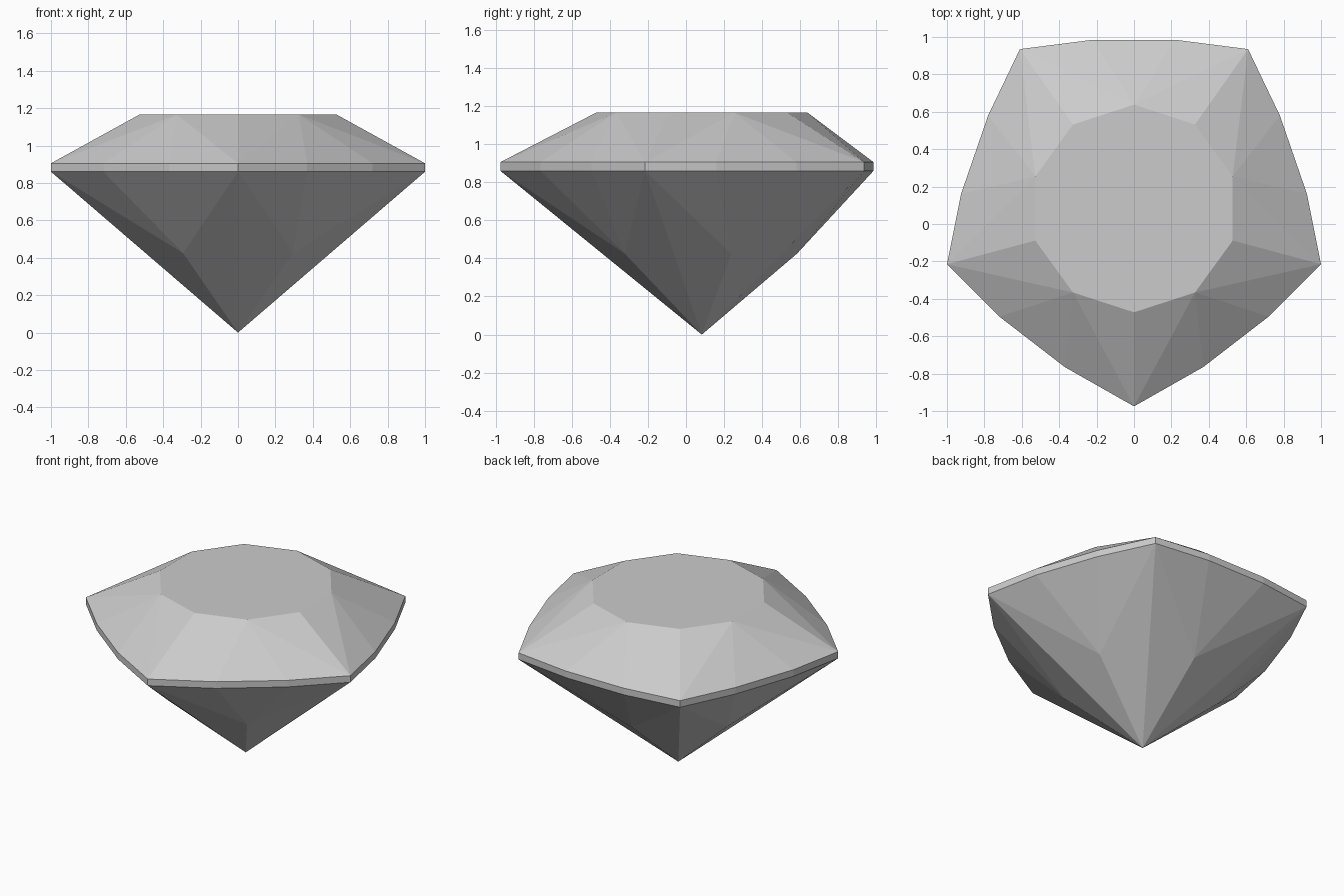
import bpy, bmesh
from math import sin, cos, pi

if "Cube" in bpy.data.objects:
    bpy.data.objects.remove(bpy.data.objects["Cube"], do_unlink=True)

CENTER_Y = 0.083
SIDES = 5
GIRDLE_LOW, GIRDLE_HIGH, TABLE_Z = 0.86, 0.905, 1.165

# Girdle outline: front corner, then one half that is mirrored across x
half = [(0.37, -0.765), (0.72, -0.495), (1.0, -0.215), (0.925, 0.16),
        (0.78, 0.58), (0.61, 0.935), (0.22, 0.985)]
outline = [(0, -0.975)] + half + [(-x, y) for x, y in reversed(half)]
COUNT = len(outline)

bm = bmesh.new()


def ring(count, radius, z, offset=0):
    """Regular ring of vertices, counted from the front towards +x."""
    verts = []
    for i in range(count):
        a = -pi / 2 + 2 * pi * (i + offset) / count
        verts.append(bm.verts.new((radius * cos(a), CENTER_Y + radius * sin(a), z)))
    return verts


lower = [bm.verts.new((x, y, GIRDLE_LOW)) for x, y in outline]
upper = [bm.verts.new((x, y, GIRDLE_HIGH)) for x, y in outline]
table = ring(2 * SIDES, 0.555, TABLE_Z)
belly = ring(SIDES, 0.50, 0.425, 0.5)
tip = bm.verts.new((0, CENTER_Y, 0))

# Flat table and girdle band
bm.faces.new(table)
for i in range(COUNT):
    j = (i + 1) % COUNT
    bm.faces.new((lower[i], lower[j], upper[j], upper[i]))

# Crown and pavilion facets, one group per side of the stone
for s in range(SIDES):
    first, last = 3 * s, (3 * s + 3) % COUNT
    t0, t1, t2 = table[2 * s], table[2 * s + 1], table[(2 * s + 2) % len(table)]
    bm.faces.new((upper[first], t1, t0))
    bm.faces.new((upper[last], t2, t1))
    bm.faces.new((lower[first], tip, belly[s]))
    bm.faces.new((lower[last], belly[s], tip))
    for k in range(3):
        i, j = first + k, (first + k + 1) % COUNT
        bm.faces.new((upper[i], upper[j], t1))
        bm.faces.new((lower[j], lower[i], belly[s]))

bmesh.ops.recalc_face_normals(bm, faces=bm.faces)
mesh = bpy.data.meshes.new("cut_gem")
bm.to_mesh(mesh)
bm.free()

# Single pale grey stone colour
stone = bpy.data.materials.new("pale_grey_stone")
stone.use_nodes = True
colour = (0.6, 0.6, 0.6, 1)
stone.diffuse_color = colour
stone.node_tree.nodes["Principled BSDF"].inputs["Base Color"].default_value = colour
mesh.materials.append(stone)

gem = bpy.data.objects.new("cut_gem", mesh)
bpy.context.scene.collection.objects.link(gem)
